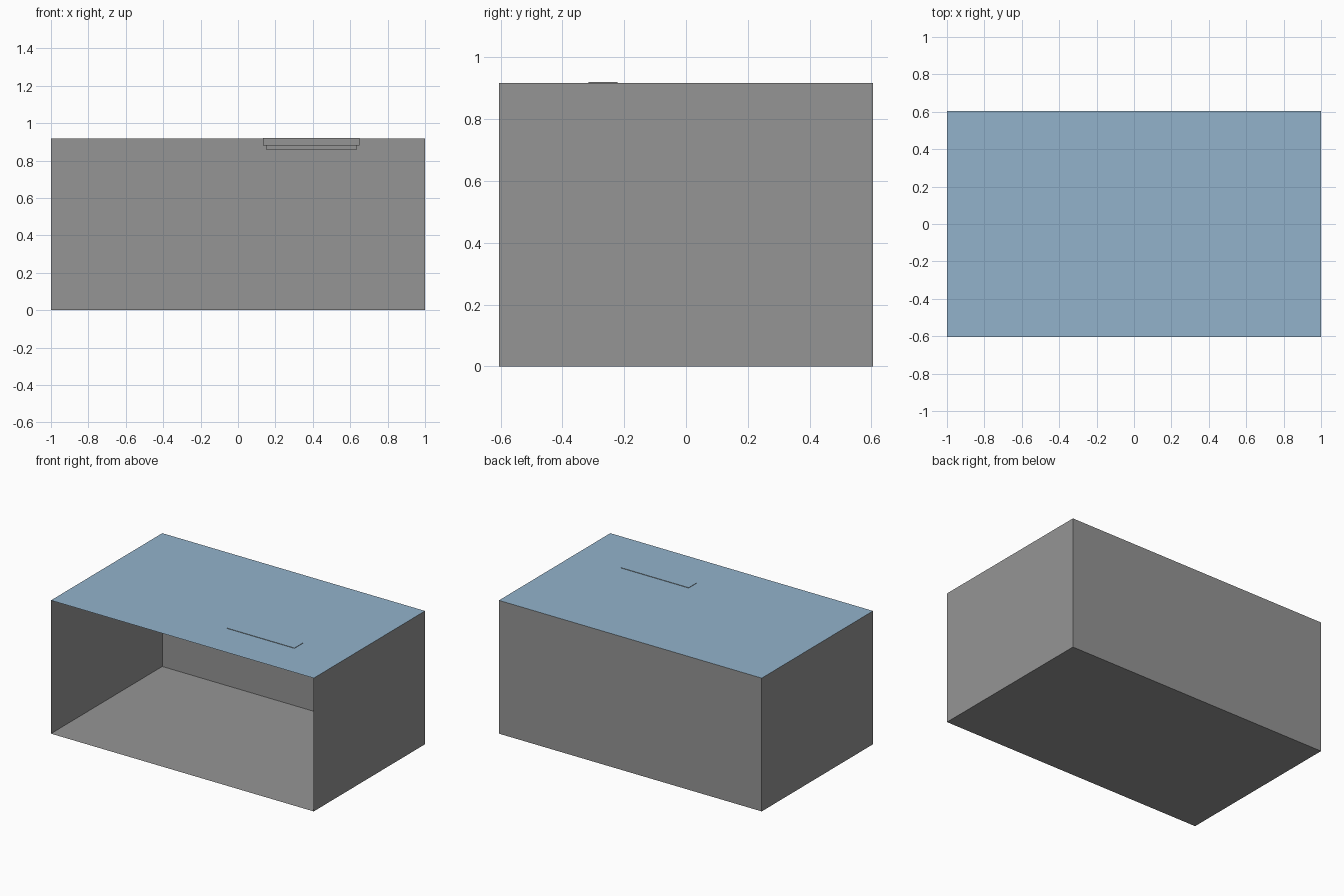
import bpy
import bmesh
from mathutils import Vector

cube = bpy.data.objects.get("Cube")
if cube:
    bpy.data.objects.remove(cube, do_unlink=True)


def material(name, rgb):
    mat = bpy.data.materials.new(name)
    mat.use_nodes = True
    mat.diffuse_color = (*rgb, 1)
    mat.node_tree.nodes["Principled BSDF"].inputs["Base Color"].default_value = (*rgb, 1)
    return mat


GREY = material("wall grey", (0.30, 0.30, 0.30))
BLUE = material("roof blue", (0.29, 0.45, 0.60))


def box(name, low, high, keep=lambda normal: True, mats=(GREY,), pick=lambda normal: 0):
    """Box between two corners, keeping and colouring sides by their direction."""
    low, high = Vector(low), Vector(high)
    bm = bmesh.new()
    bmesh.ops.create_cube(bm, size=1)
    bmesh.ops.scale(bm, vec=high - low, verts=bm.verts)
    bmesh.ops.translate(bm, vec=(low + high) / 2, verts=bm.verts)
    bm.normal_update()
    for face in bm.faces:
        face.material_index = pick(face.normal)
    bmesh.ops.delete(bm, geom=[f for f in bm.faces if not keep(f.normal)], context="FACES")
    mesh = bpy.data.meshes.new(name)
    bm.to_mesh(mesh)
    bm.free()
    for mat in mats:
        mesh.materials.append(mat)
    obj = bpy.data.objects.new(name, mesh)
    bpy.context.collection.objects.link(obj)
    return obj


def top_blue(normal):
    return 1 if normal.z > 0.5 else 0


# Thin-walled shell, open at the front, with a blue roof
DEPTH, ROOF = 0.605, 0.917
box("room_shell", (-1, -DEPTH, 0), (1, DEPTH, ROOF),
    keep=lambda n: n.y > -0.5, mats=(GREY, BLUE), pick=top_blue)

# Ceiling fixture, its top just breaking through the roof
box("fixture_housing", (0.135, -0.315, 0.88), (0.65, -0.222, 0.92),
    mats=(GREY, BLUE), pick=top_blue)
box("fixture_neck", (0.15, -0.30, 0.867), (0.637, -0.237, 0.88))
box("fixture_lens", (0.15, -0.30, 0.859), (0.637, -0.237, 0.867))
